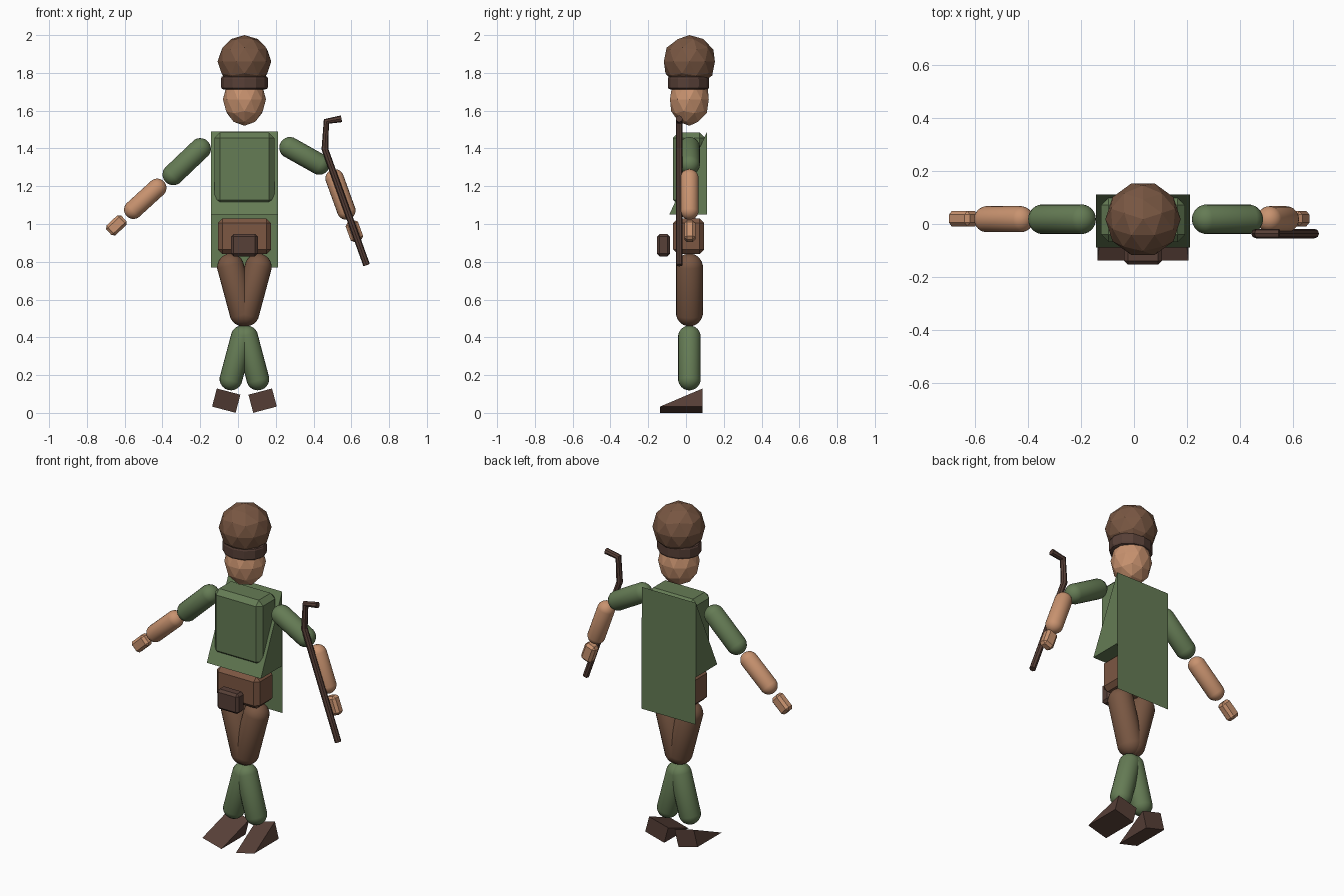
import bpy, bmesh, math
from mathutils import Vector, Matrix

if "Cube" in bpy.data.objects:
    bpy.data.objects.remove(bpy.data.objects["Cube"])

CX, CY = 0.034, 0.018      # body axis


def mat(name, rgb):
    m = bpy.data.materials.new(name)
    m.diffuse_color = (*rgb, 1)
    m.use_nodes = True
    m.node_tree.nodes["Principled BSDF"].inputs["Base Color"].default_value = m.diffuse_color
    return m


GREEN = mat("green_cloth", (0.13, 0.20, 0.09))
BROWN = mat("brown_cloth", (0.19, 0.095, 0.055))
LEATHER = mat("leather", (0.20, 0.095, 0.055))
DARK = mat("dark_leather", (0.095, 0.05, 0.038))
SKIN = mat("skin", (0.58, 0.29, 0.16))


def finish(name, bm, material, smooth=False):
    bmesh.ops.recalc_face_normals(bm, faces=bm.faces[:])
    for f in bm.faces:
        f.smooth = smooth
    me = bpy.data.meshes.new(name)
    bm.to_mesh(me)
    bm.free()
    me.materials.append(material)
    ob = bpy.data.objects.new(name, me)
    bpy.context.collection.objects.link(ob)
    return ob


def box(name, center, size, bevel, material, angle=0.0):
    bm = bmesh.new()
    bmesh.ops.create_cube(bm, size=1, matrix=Matrix.Diagonal((*size, 1)))
    bmesh.ops.bevel(bm, geom=bm.edges[:], offset=bevel, segments=1,
                    affect='EDGES', profile=0.5)
    bm.transform(Matrix.Translation(center) @ Matrix.Rotation(angle, 4, 'Y'))
    return finish(name, bm, material)


def capsule(name, a, b, r, material):
    # a and b are (x, z) centres of the rounded ends
    a, b = Vector((a[0], CY, a[1])), Vector((b[0], CY, b[1]))
    d = b - a
    bm = bmesh.new()
    bmesh.ops.create_uvsphere(bm, u_segments=20, v_segments=11, radius=r * 1.01)
    for v in bm.verts:
        if v.co.z > 0:
            v.co.z += d.length
    bm.transform(Matrix.Translation(a) @ d.to_track_quat('Z', 'Y').to_matrix().to_4x4())
    return finish(name, bm, material, True)


def ball(name, center, scale, material):
    bm = bmesh.new()
    bmesh.ops.create_icosphere(bm, subdivisions=2, radius=1)
    bm.transform(Matrix.Translation(center) @ Matrix.Diagonal((*scale, 1))
                 @ Matrix.Rotation(math.pi / 2, 4, 'Z'))
    return finish(name, bm, material)


def wedge(name, width, profile, material, matrix):
    # triangular (y, z) profile extruded along x
    bm = bmesh.new()
    face = bm.faces.new([bm.verts.new((-width / 2, y, z)) for y, z in profile])
    ext = bmesh.ops.extrude_face_region(bm, geom=[face])
    bmesh.ops.translate(bm, vec=(width, 0, 0),
                        verts=[g for g in ext['geom'] if isinstance(g, bmesh.types.BMVert)])
    bm.transform(matrix)
    return finish(name, bm, material)


# head and hat
ball("head", (CX, CY, 1.66), (0.114, 0.108, 0.14), SKIN)
ball("hat", (CX, CY, 1.86), (0.142, 0.142, 0.14), BROWN)
bm = bmesh.new()
bmesh.ops.create_cone(bm, cap_ends=True, segments=12, radius1=0.124, radius2=0.124, depth=0.07)
rim = [e for e in bm.edges if abs(e.verts[0].co.z - e.verts[1].co.z) < 1e-5]
bmesh.ops.bevel(bm, geom=rim, offset=0.012, segments=2, affect='EDGES', profile=0.5)
bm.transform(Matrix.Translation((CX, 0.013, 1.748)) @ Matrix.Diagonal((1, 0.88, 1, 1)))
finish("hat_band", bm, DARK)

# torso, flared tunic and hanging cape
box("chest", (CX, 0.016, 1.292), (0.316, 0.168, 0.385), 0.028, GREEN)
wedge("tunic", 0.354, [(0.112, 1.49), (0.112, 1.05), (-0.088, 1.05)], GREEN,
      Matrix.Translation((CX, 0, 0)))
bm = bmesh.new()
bmesh.ops.create_grid(bm, x_segments=1, y_segments=1, size=0.5)
bm.transform(Matrix.Translation((CX, 0.114, 1.04)) @ Matrix.Rotation(math.pi / 2, 4, 'X')
             @ Matrix.Diagonal((0.354, 0.54, 1, 1)))
finish("cape", bm, GREEN)

# belt and pouch
box("belt", (CX, 0.014, 0.935), (0.282, 0.164, 0.19), 0.025, LEATHER)
box("pouch", (CX, -0.119, 0.888), (0.142, 0.068, 0.118), 0.014, DARK)

# legs and shoes
for side, s in (("left", -1), ("right", 1)):
    capsule(side + "_thigh", (CX + s * 0.073, 0.772), (CX + s * 0.008, 0.53), 0.071, BROWN)
    capsule(side + "_shin", (CX + s * 0.071, 0.18), (CX + s * 0.012, 0.402), 0.06, GREEN)
    wedge(side + "_shoe", 0.129, [(-0.137, 0), (0.088, 0), (0.088, 0.099)], DARK,
          Matrix.Translation((CX + s * 0.109, 0, 0.017))
          @ Matrix.Rotation(math.radians(-s * 14.8), 4, 'Y'))

# arms and hands
arms = [("left", (-0.2, 1.398), (-0.343, 1.262), (-0.428, 1.191), (-0.554, 1.076),
         (-0.644, 0.993), math.radians(47)),
        ("right", (0.275, 1.404), (0.43, 1.317), (0.512, 1.241), (0.573, 1.072),
         (0.616, 0.962), math.radians(-20))]
for side, a, b, c, d, h, ang in arms:
    capsule(side + "_sleeve", a, b, 0.056, GREEN)
    capsule(side + "_forearm", c, d, 0.049, SKIN)
    box(side + "_hand", (h[0], CY + 0.002, h[1]), (0.07, 0.058, 0.108), 0.014, SKIN, ang)

# crooked walking staff
cu = bpy.data.curves.new("staff", 'CURVE')
cu.dimensions = '3D'
cu.bevel_depth = 0.018
cu.bevel_resolution = 2
cu.use_fill_caps = True
path = [(0.548, 1.557), (0.468, 1.543), (0.460, 1.397), (0.681, 0.782)]
sp = cu.splines.new('POLY')
sp.points.add(len(path) - 1)
for p, (x, z) in zip(sp.points, path):
    p.co = (x, -0.036, z, 1)
sp.use_smooth = False
cu.materials.append(DARK)
bpy.context.collection.objects.link(bpy.data.objects.new("staff", cu))
